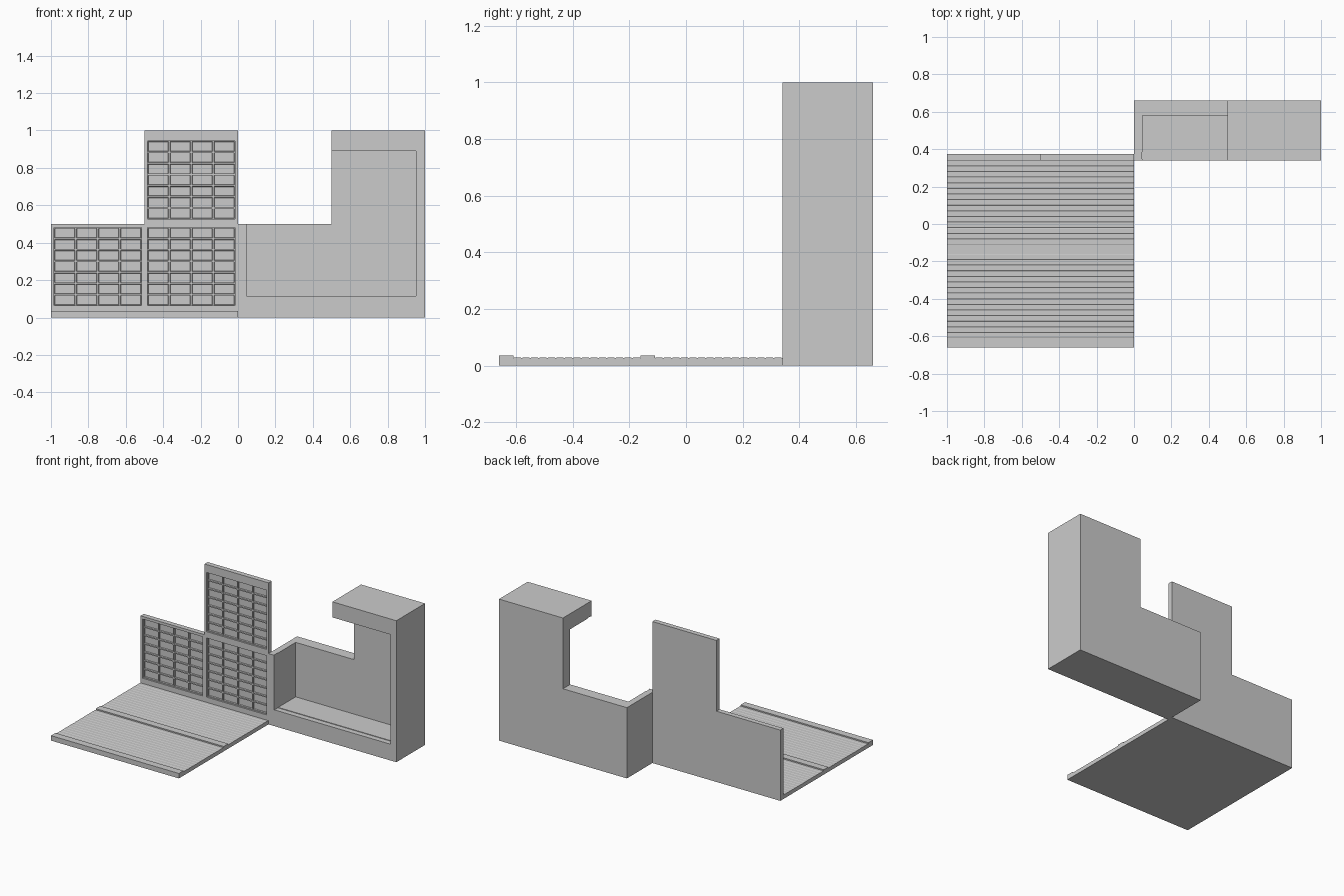
import bpy, bmesh

if "Cube" in bpy.data.objects:
    bpy.data.objects.remove(bpy.data.objects["Cube"])


def extrude(name, pts, axis, a, b):
    """Closed 2D profile extruded along 'x' (pts = y,z) or 'y' (pts = x,z)."""
    bm = bmesh.new()
    def co(p, t):
        return (t, p[0], p[1]) if axis == 'x' else (p[0], t, p[1])
    va = [bm.verts.new(co(p, a)) for p in pts]
    vb = [bm.verts.new(co(p, b)) for p in pts]
    bm.faces.new(va)
    bm.faces.new(vb[::-1])
    n = len(pts)
    for i in range(n):
        bm.faces.new((va[i], vb[i], vb[(i + 1) % n], va[(i + 1) % n]))
    bmesh.ops.recalc_face_normals(bm, faces=bm.faces)
    return finish(name, bm)


def finish(name, bm):
    me = bpy.data.meshes.new(name)
    bm.to_mesh(me)
    bm.free()
    ob = bpy.data.objects.new(name, me)
    bpy.context.collection.objects.link(ob)
    return ob


def add_box(bm, x0, x1, y0, y1, z0, z1, taper=0.0):
    """Box whose far (+y) end is narrowed by taper."""
    rings = []
    for y, t in ((y0, 0), (y1, taper)):
        rings.append([bm.verts.new(c) for c in (
            (x0 + t, y, z0 + t), (x1 - t, y, z0 + t),
            (x1 - t, y, z1 - t), (x0 + t, y, z1 - t))])
    a, b = rings
    faces = [bm.faces.new(a), bm.faces.new(b[::-1])]
    for i in range(4):
        j = (i + 1) % 4
        faces.append(bm.faces.new((a[i], b[i], b[j], a[j])))
    bmesh.ops.recalc_face_normals(bm, faces=faces)


def cut(target, name, boxes):
    bm = bmesh.new()
    for b in boxes:
        add_box(bm, *b)
    cutter = finish(name, bm)
    mod = target.modifiers.new(name, 'BOOLEAN')
    mod.operation = 'DIFFERENCE'
    mod.solver = 'EXACT'
    mod.object = cutter
    bpy.context.view_layer.objects.active = target
    bpy.ops.object.modifier_apply(modifier=name)
    bpy.data.objects.remove(cutter)


# Floor: two tiles, each a raised strip followed by shallow planks
profile = [(0.34, 0), (-0.66, 0)]
planks = 15
for y0 in (-0.66, -0.16):
    profile += [(y0, 0.035), (y0 + 0.05, 0.035)]
    w = 0.45 / planks
    for i in range(planks):
        y = y0 + 0.05 + i * w
        profile += [(y, 0.026), (y + 0.003, 0.028), (y + w - 0.003, 0.028)]
    profile.append((y0 + 0.5, 0.026))
extrude("floor", profile, 'x', -1, 0)

# Stepped wall with three recessed window panels
wall = extrude("window_wall", [(-1, 0), (0, 0), (0, 1), (-0.5, 1), (-0.5, 0.5), (-1, 0.5)],
               'y', 0.34, 0.375)
panels, panes = [], []
for px, pz in ((-0.985, 0.063), (-0.485, 0.063), (-0.485, 0.526)):
    panels.append((px, px + 0.47, 0.3, 0.352, pz, pz + 0.418))
    pw, ph = 0.47 / 4, 0.418 / 7
    for c in range(4):
        for r in range(7):
            x, z = px + c * pw, pz + r * ph
            panes.append((x + 0.003, x + pw - 0.003, 0.3519, 0.362,
                          z + 0.003, z + ph - 0.003, 0.003))
cut(wall, "panel_cutter", panels)
cut(wall, "pane_cutter", [(p[0], p[1], 0.345) + p[3:] for p in panes])

# Stepped display block, hollow from the front, with a shallow pane track
block = extrude("display_block", [(0, 0), (1, 0), (1, 1), (0.5, 1), (0.5, 0.5), (0, 0.5)],
                'y', 0.34, 0.66)
cut(block, "cavity_cutter", [(0.045, 0.953, 0.3, 0.58, 0.115, 0.89)])
cut(block, "track_cutter", [(0.042, 0.956, 0.347, 0.385, 0.111, 0.894)])
